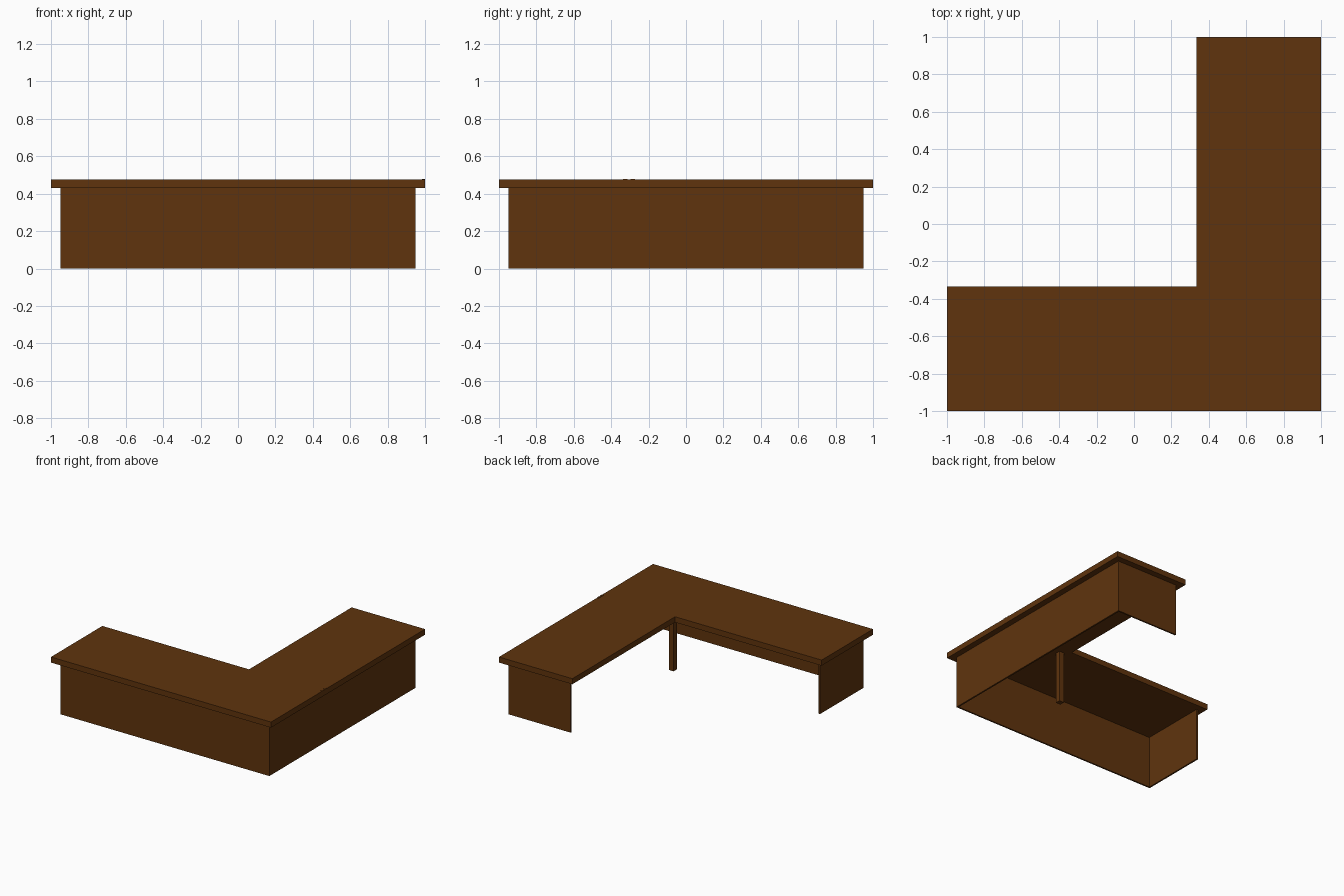
import bpy, bmesh

cube = bpy.data.objects.get("Cube")
if cube:
    bpy.data.objects.remove(cube, do_unlink=True)

TOP, UNDER = 0.476, 0.43      # desktop height and underside
OUT, END, T = 0.95, 0.383, 0.013   # panel offset, open end of panels, thickness

wood = bpy.data.materials.new("brown wood")
wood.use_nodes = True
COLOR = (0.115, 0.034, 0.004, 1)
wood.diffuse_color = COLOR
wood.node_tree.nodes["Principled BSDF"].inputs["Base Color"].default_value = COLOR


def prism(name, outline, z0, z1):
    """Extrude a flat outline (counter-clockwise) from z0 to z1."""
    bm = bmesh.new()
    face = bm.faces.new([bm.verts.new((x, y, z0)) for x, y in outline])
    ext = bmesh.ops.extrude_face_region(bm, geom=[face])["geom"]
    for v in ext:
        if isinstance(v, bmesh.types.BMVert):
            v.co.z = z1
    bmesh.ops.recalc_face_normals(bm, faces=bm.faces)
    mesh = bpy.data.meshes.new(name)
    bm.to_mesh(mesh)
    bm.free()
    mesh.materials.append(wood)
    obj = bpy.data.objects.new(name, mesh)
    bpy.context.collection.objects.link(obj)
    return obj


def box(name, x0, x1, y0, y1, z0, z1):
    return prism(name, [(x0, y0), (x1, y0), (x1, y1), (x0, y1)], z0, z1)


# L-shaped desktop
prism("desktop", [(-1, -1), (1, -1), (1, 1), (0.333, 1),
                  (0.333, -0.333), (-1, -0.333)], UNDER, TOP)

# Outer modesty panels
box("front_panel", -OUT, OUT, -OUT, -OUT + T, 0, UNDER)
box("side_panel", OUT - T, OUT, -OUT + T, OUT, 0, UNDER)

# End panels closing the two wings
box("right_end_panel", -OUT, -OUT + T, -OUT + T, -END, 0, UNDER)
box("back_end_panel", END, OUT - T, OUT - T, OUT, 0, UNDER)

# Post under the inner corner
box("corner_post", 0.375, 0.417, -0.417, -0.375, 0, UNDER)

# Two tiny tabs on the side edge of the desktop
for i, y in enumerate((-0.325, -0.285)):
    box(f"edge_tab_{i + 1}", 0.984, 1.0, y - 0.012, y + 0.012, 0.464, 0.479)
